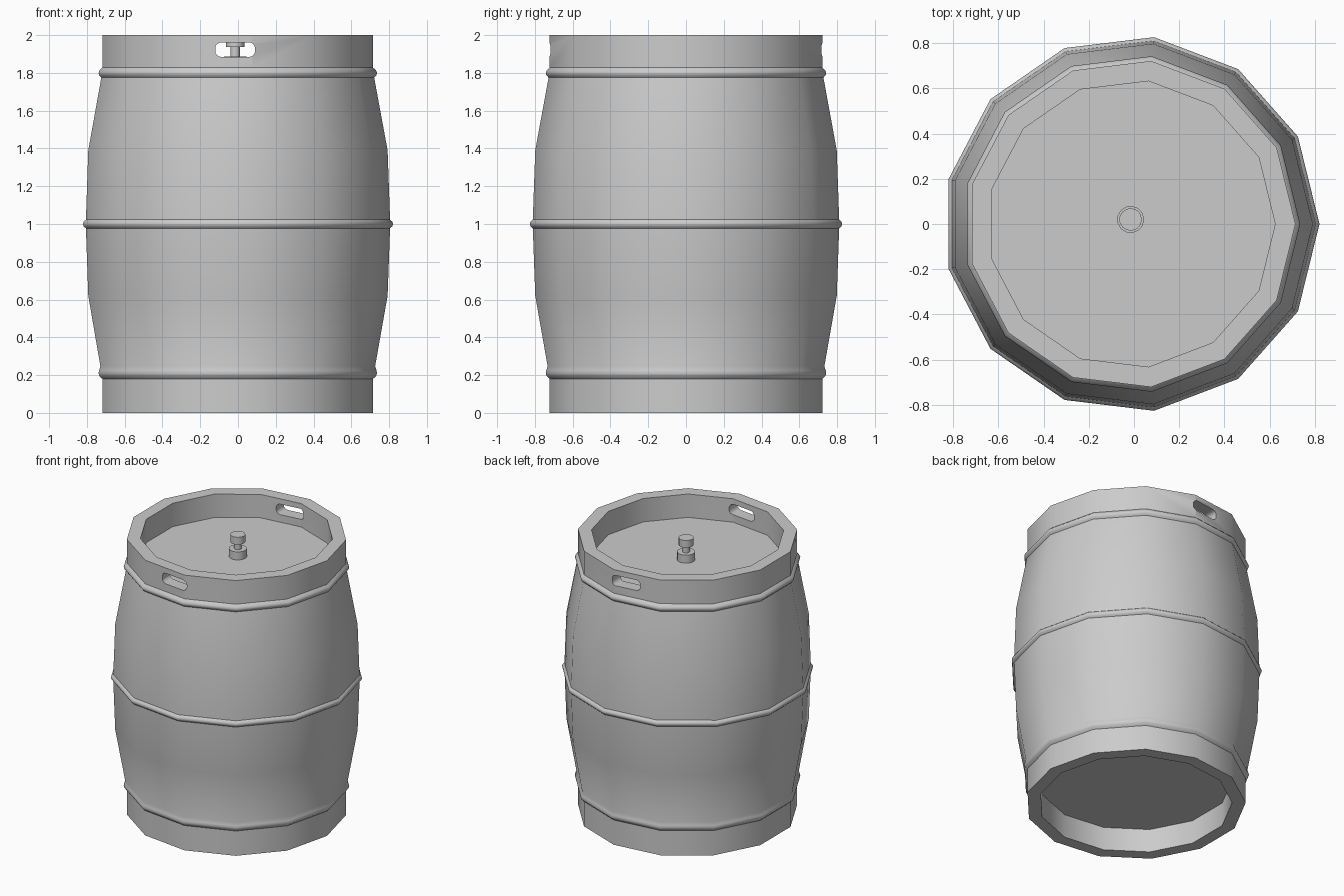
import bpy, bmesh
from math import sin, cos, pi, radians

if "Cube" in bpy.data.objects:
    bpy.data.objects.remove(bpy.data.objects["Cube"])

CX = -0.012  # axis offset of the 13-sided shell


def revolve(name, profile, sides, cx, cy, angle):
    """Spin an open (radius, z) profile around z and cap both ends."""
    bm = bmesh.new()
    rings = [[bm.verts.new((cx + r * cos(2 * pi * i / sides),
                            cy + r * sin(2 * pi * i / sides), z))
              for i in range(sides)] for r, z in profile]
    for a, b in zip(rings, rings[1:]):
        for i in range(sides):
            j = (i + 1) % sides
            bm.faces.new((a[i], a[j], b[j], b[i]))
    bm.faces.new(rings[0][::-1])
    bm.faces.new(rings[-1])
    bmesh.ops.recalc_face_normals(bm, faces=bm.faces)
    me = bpy.data.meshes.new(name)
    bm.to_mesh(me)
    bm.free()
    ob = bpy.data.objects.new(name, me)
    bpy.context.collection.objects.link(ob)
    smooth(ob, angle)
    return ob


def select(ob):
    bpy.ops.object.select_all(action='DESELECT')
    ob.select_set(True)
    bpy.context.view_layer.objects.active = ob


def smooth(ob, angle):
    select(ob)
    bpy.ops.object.shade_smooth_by_angle(angle=radians(angle))


# Shell: bottom recess, foot, lower hoop, belly, middle hoop, upper hoop, rim, top recess
shell = [
    (0.637, 0.17), (0.637, 0), (0.727, 0),
    (0.727, 0.18), (0.743, 0.195), (0.748, 0.21), (0.745, 0.225), (0.738, 0.247),
    (0.804, 0.62), (0.817, 0.977),
    (0.829, 0.988), (0.833, 1.0), (0.829, 1.012),
    (0.817, 1.023), (0.804, 1.39),
    (0.733, 1.775), (0.745, 1.788), (0.748, 1.80), (0.743, 1.813), (0.727, 1.828),
    (0.727, 2), (0.637, 2), (0.637, 1.83),
]
keg = revolve("keg_shell", shell, 13, CX, 0, 40)

# Cutter for the front and back hand holes: rounded slot running along y
bm = bmesh.new()
hx, hz, rad = 0.105, 0.038, 0.03
outline = []
for k, (sx, sz) in enumerate([(1, 1), (-1, 1), (-1, -1), (1, -1)]):
    for s in range(5):
        a = pi / 2 * (k + s / 4)
        outline.append((-0.015 + sx * (hx - rad) + rad * cos(a),
                        1.923 + sz * (hz - rad) + rad * sin(a)))
face = bm.faces.new([bm.verts.new((x, -1, z)) for x, z in outline])
ext = bmesh.ops.extrude_face_region(bm, geom=[face])
bmesh.ops.translate(bm, vec=(0, 2, 0),
                    verts=[v for v in ext["geom"] if isinstance(v, bmesh.types.BMVert)])
bmesh.ops.recalc_face_normals(bm, faces=bm.faces)
me = bpy.data.meshes.new("hand_hole_cutter")
bm.to_mesh(me)
bm.free()
cutter = bpy.data.objects.new("hand_hole_cutter", me)
bpy.context.collection.objects.link(cutter)
cutter.hide_render = True

mod = keg.modifiers.new("hand_holes", 'BOOLEAN')
mod.operation = 'DIFFERENCE'
mod.solver = 'EXACT'
mod.object = cutter
select(keg)
bpy.ops.object.modifier_apply(modifier=mod.name)
bpy.data.objects.remove(cutter)
smooth(keg, 40)

# Tap valve: base collar, stem and head
valve = [(0.06, 1.83), (0.06, 1.888), (0.025, 1.888), (0.025, 1.937),
         (0.05, 1.937), (0.05, 1.99)]
revolve("tap_valve", valve, 13, -0.015, 0.02, 40)
